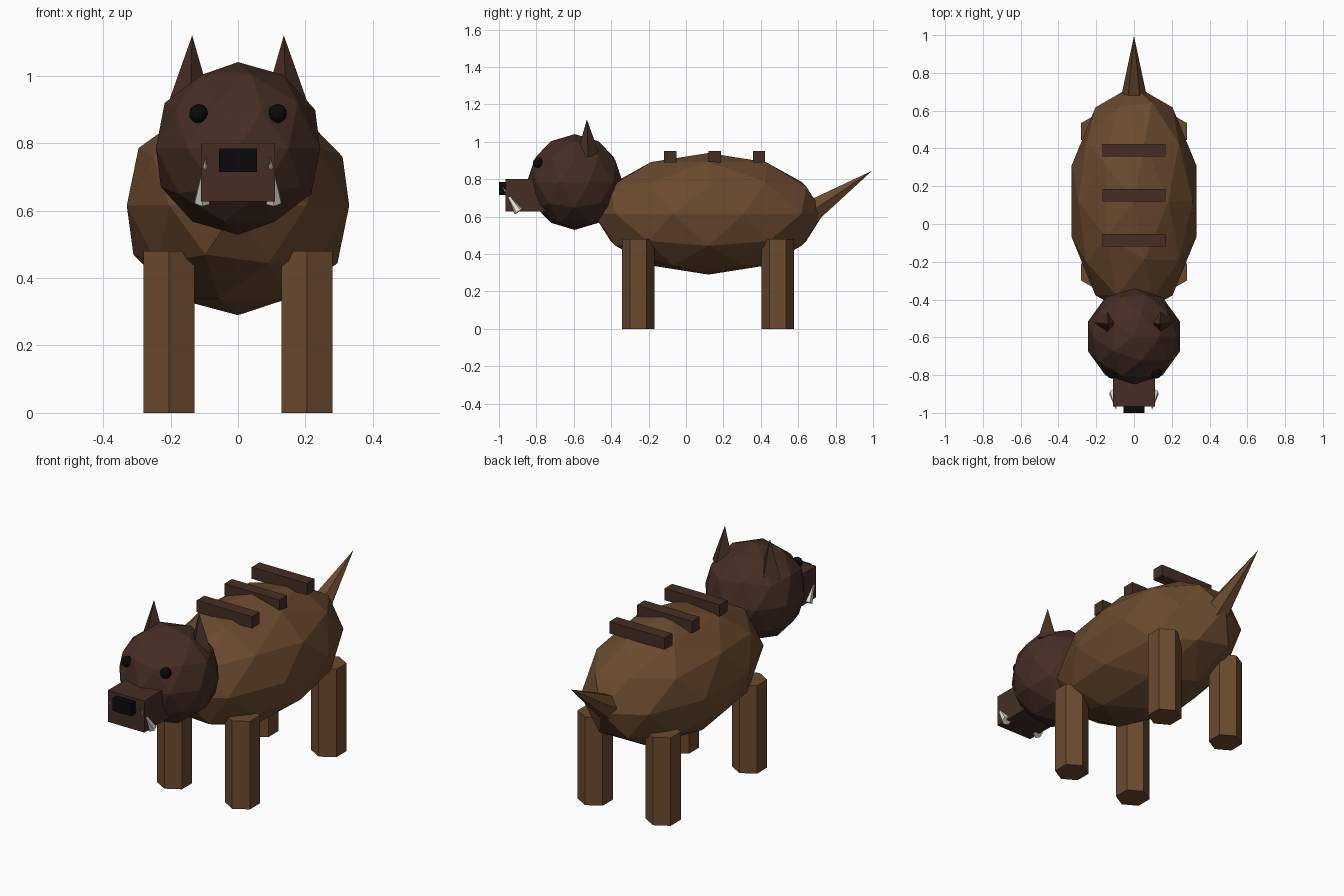
import bpy
from mathutils import Vector

if "Cube" in bpy.data.objects:
    bpy.data.objects.remove(bpy.data.objects["Cube"])


def material(name, rgb):
    m = bpy.data.materials.new(name)
    m.diffuse_color = (*rgb, 1)
    m.use_nodes = True
    m.node_tree.nodes["Principled BSDF"].inputs["Base Color"].default_value = m.diffuse_color
    return m


BROWN = material("brown_fur", (0.147, 0.069, 0.028))
DARK = material("dark_brown_fur", (0.061, 0.027, 0.018))
BLACK = material("black", (0.003, 0.003, 0.003))
IVORY = material("ivory", (0.80, 0.77, 0.66))


def finish(name, mat):
    ob = bpy.context.object
    ob.name = name
    ob.data.materials.append(mat)
    return ob


def ball(name, mat, loc, scale, sub=2):
    bpy.ops.mesh.primitive_ico_sphere_add(subdivisions=sub, radius=1, location=loc)
    ob = finish(name, mat)
    ob.scale = scale
    return ob


def box(name, mat, lo, hi):
    lo, hi = Vector(lo), Vector(hi)
    bpy.ops.mesh.primitive_cube_add(size=1, location=(lo + hi) / 2)
    ob = finish(name, mat)
    ob.scale = hi - lo
    return ob


def spike(name, mat, base, tip, radius, sides, turn=0.0):
    """Cone from base centre to tip, with an optional spin about its axis."""
    base, tip = Vector(base), Vector(tip)
    axis = tip - base
    bpy.ops.mesh.primitive_cone_add(vertices=sides, radius1=radius, radius2=0,
                                    depth=axis.length, location=(base + tip) / 2)
    ob = finish(name, mat)
    # minimal rotation keeps the corner directions predictable
    quat = Vector((0, 0, 1)).rotation_difference(axis)
    spin = Vector((1, 0, 0)).rotation_difference(Vector((0, 1, 0))) if turn else None
    ob.rotation_mode = 'QUATERNION'
    ob.rotation_quaternion = quat @ spin if spin else quat
    return ob


# Body and head
ball("body", BROWN, (0, 0.12, 0.615), (0.347, 0.615, 0.325))
ball("head", DARK, (0, -0.595, 0.785), (0.256, 0.256, 0.256))

# Muzzle and nose
box("snout", DARK, (-0.11, -0.965, 0.628), (0.11, -0.72, 0.80))
box("nose", BLACK, (-0.056, -1.0, 0.715), (0.056, -0.95, 0.785))

# Tail, with a flat side on top
spike("tail", BROWN, (0, 0.665, 0.624), (0, 0.995, 0.845), 0.07, 6, turn=1)

# Stripes across the back
for i, y in enumerate((-0.085, 0.153, 0.39)):
    box(f"back_stripe_{i + 1}", DARK, (-0.167, y - 0.033, 0.888), (0.167, y + 0.033, 0.952))

# Paired parts
for side, s in (("left", 1), ("right", -1)):
    ball(f"eye_{side}", BLACK, (s * 0.117, -0.79, 0.888), (0.029,) * 3)
    spike(f"ear_{side}", DARK, (s * 0.142, -0.523, 0.92), (s * 0.136, -0.53, 1.12), 0.064, 4)
    spike(f"tusk_{side}", IVORY, (s * 0.106, -0.895, 0.627), (s * 0.095, -0.985, 0.765), 0.026, 6)
    for end, y in (("front", -0.255), ("back", 0.49)):
        bpy.ops.mesh.primitive_cylinder_add(vertices=6, radius=0.0875, depth=0.48,
                                            location=(s * 0.205, y, 0.24))
        finish(f"{end}_leg_{side}", BROWN)
